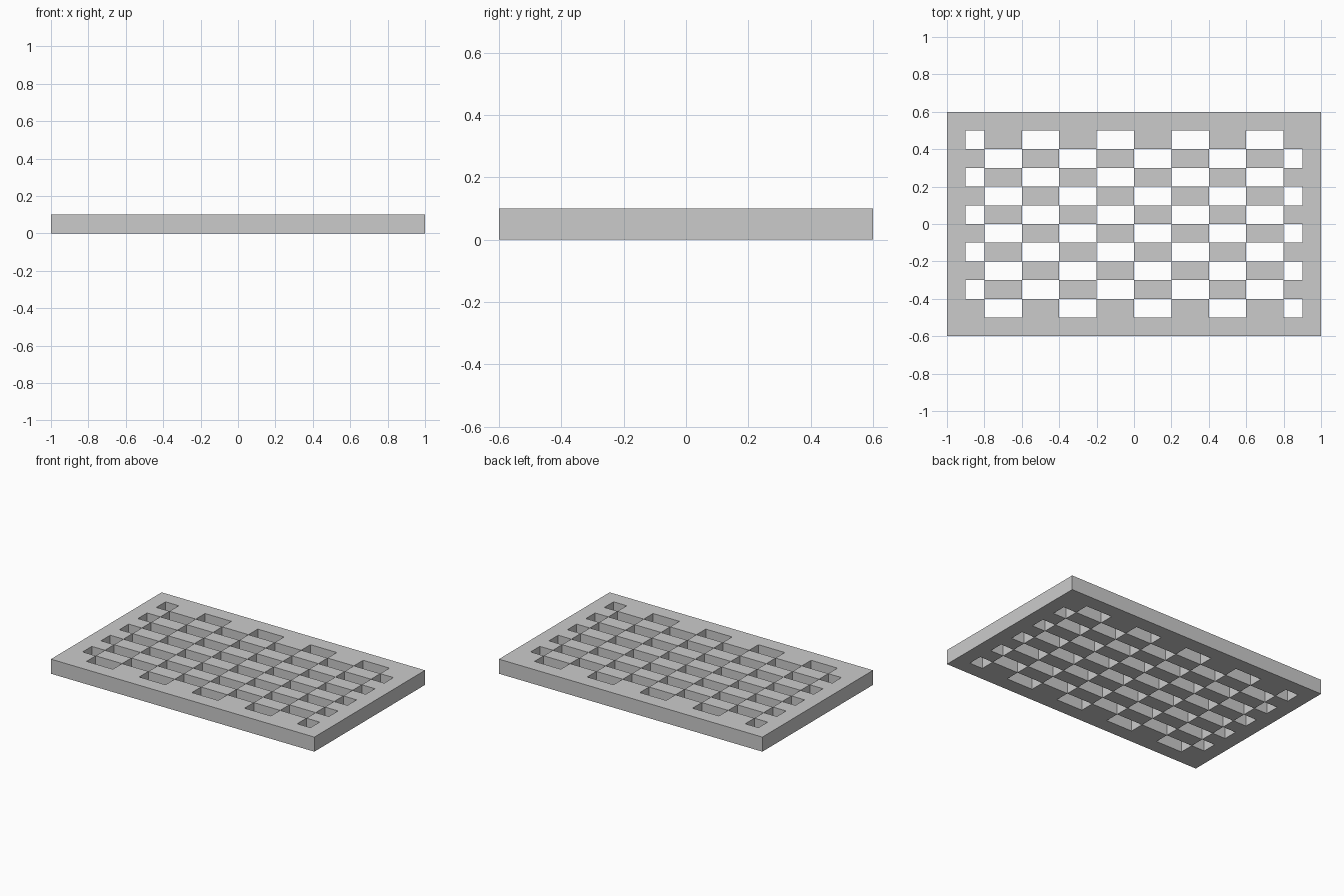
import bpy, bmesh

if "Cube" in bpy.data.objects:
    bpy.data.objects.remove(bpy.data.objects["Cube"])

THICK = 0.1
# Grid cuts: rim strips at the ends, brick-sized cells between
xs = [-1.0, -0.9] + [-0.8 + 0.2 * k for k in range(9)] + [0.9, 1.0]
ys = [-0.6 + 0.1 * k for k in range(13)]
nx, ny = len(xs) - 1, len(ys) - 1


def is_hole(i, j):
    inside = 0 < i < nx - 1 and 0 < j < ny - 1
    return inside and (i + j) % 2 == 1


# Flat checkerboard sheet with a solid rim
bm = bmesh.new()
grid = [[bm.verts.new((x, y, THICK)) for y in ys] for x in xs]
for i in range(nx):
    for j in range(ny):
        if not is_hole(i, j):
            bm.faces.new((grid[i][j], grid[i + 1][j],
                          grid[i + 1][j + 1], grid[i][j + 1]))
mesh = bpy.data.meshes.new("perforated_plate")
bm.to_mesh(mesh)
bm.free()

plate = bpy.data.objects.new("perforated_plate", mesh)
bpy.context.collection.objects.link(plate)

# Thicken downward to the ground
solid = plate.modifiers.new("thickness", 'SOLIDIFY')
solid.thickness = THICK
solid.offset = -1
